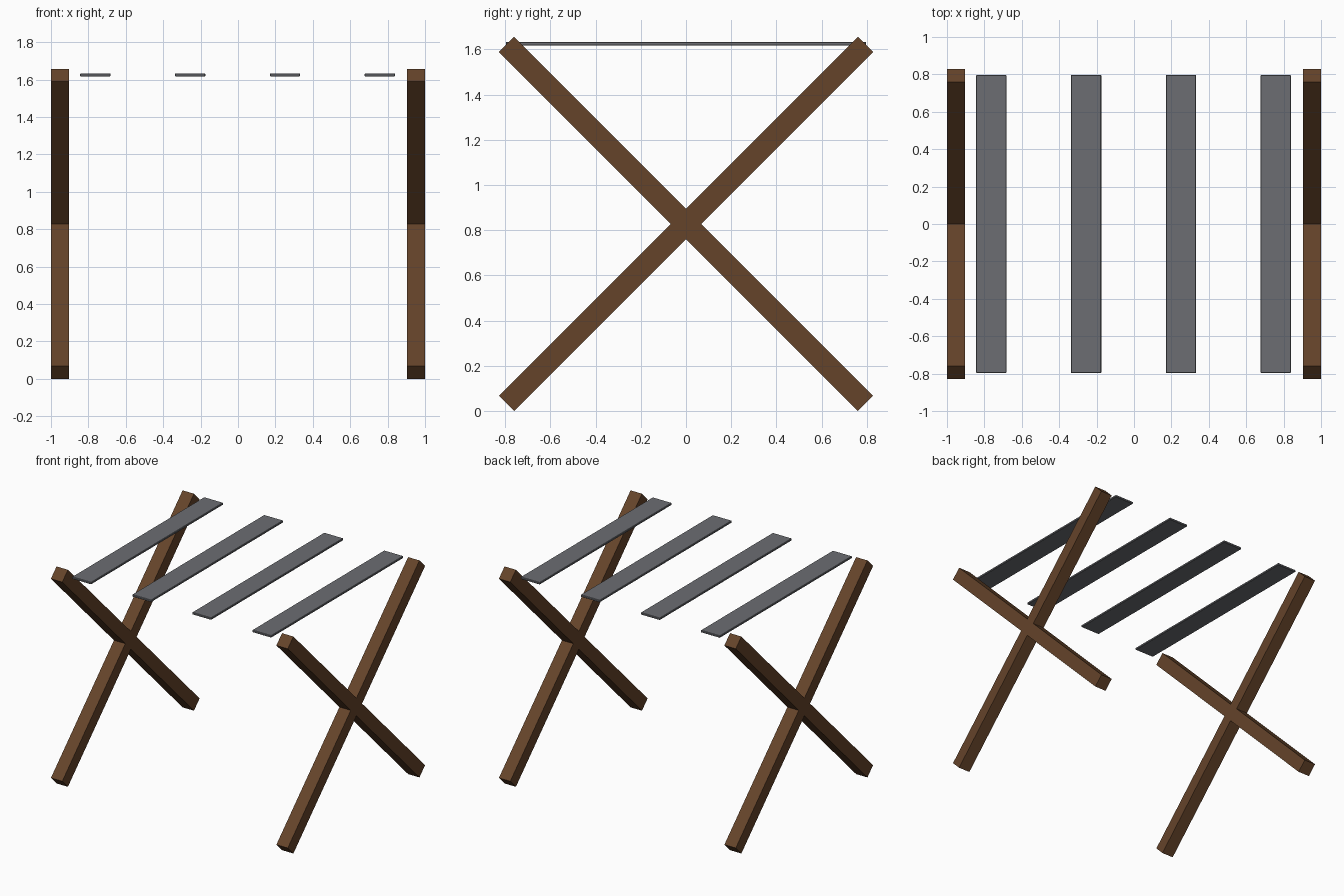
import bpy
from math import radians

cube = bpy.data.objects.get("Cube")
if cube:
    bpy.data.objects.remove(cube, do_unlink=True)


def make_material(name, colour):
    mat = bpy.data.materials.new(name)
    mat.use_nodes = True
    mat.diffuse_color = colour
    mat.node_tree.nodes["Principled BSDF"].inputs["Base Color"].default_value = colour
    return mat


def box(name, size, location, mat, tilt=0, bevel=0):
    bpy.ops.mesh.primitive_cube_add(size=1, location=location)
    obj = bpy.context.object
    obj.name = name
    obj.scale = size
    bpy.ops.object.transform_apply(location=False, rotation=False, scale=True)
    obj.rotation_euler.x = radians(tilt)
    obj.data.materials.append(mat)
    if bevel:
        mod = obj.modifiers.new("edge_bevel", "BEVEL")
        mod.width = bevel
        mod.segments = 1
    return obj


wood = make_material("brown wood", (0.13, 0.057, 0.023, 1))
metal = make_material("dark grey metal", (0.15, 0.155, 0.17, 1))

BEAM = 0.096      # square beam thickness
LENGTH = 2.246    # beam length
MID_Z = 0.828     # height where the beams cross

# Crossed beams at both ends
for side, sign in (("left", 1), ("right", -1)):
    for lean, tilt in (("forward", 45), ("backward", -45)):
        box(f"{side}_{lean}_leg", (BEAM, BEAM, LENGTH),
            (sign * (1 - BEAM / 2), 0, MID_Z), wood, tilt)

# Flat slats spread between the two ends
for i in range(4):
    box(f"slat_{i + 1}", (0.162, 1.594, 0.016),
        (-0.763 + 0.507 * i, 0, 1.625), metal, bevel=0.003)
